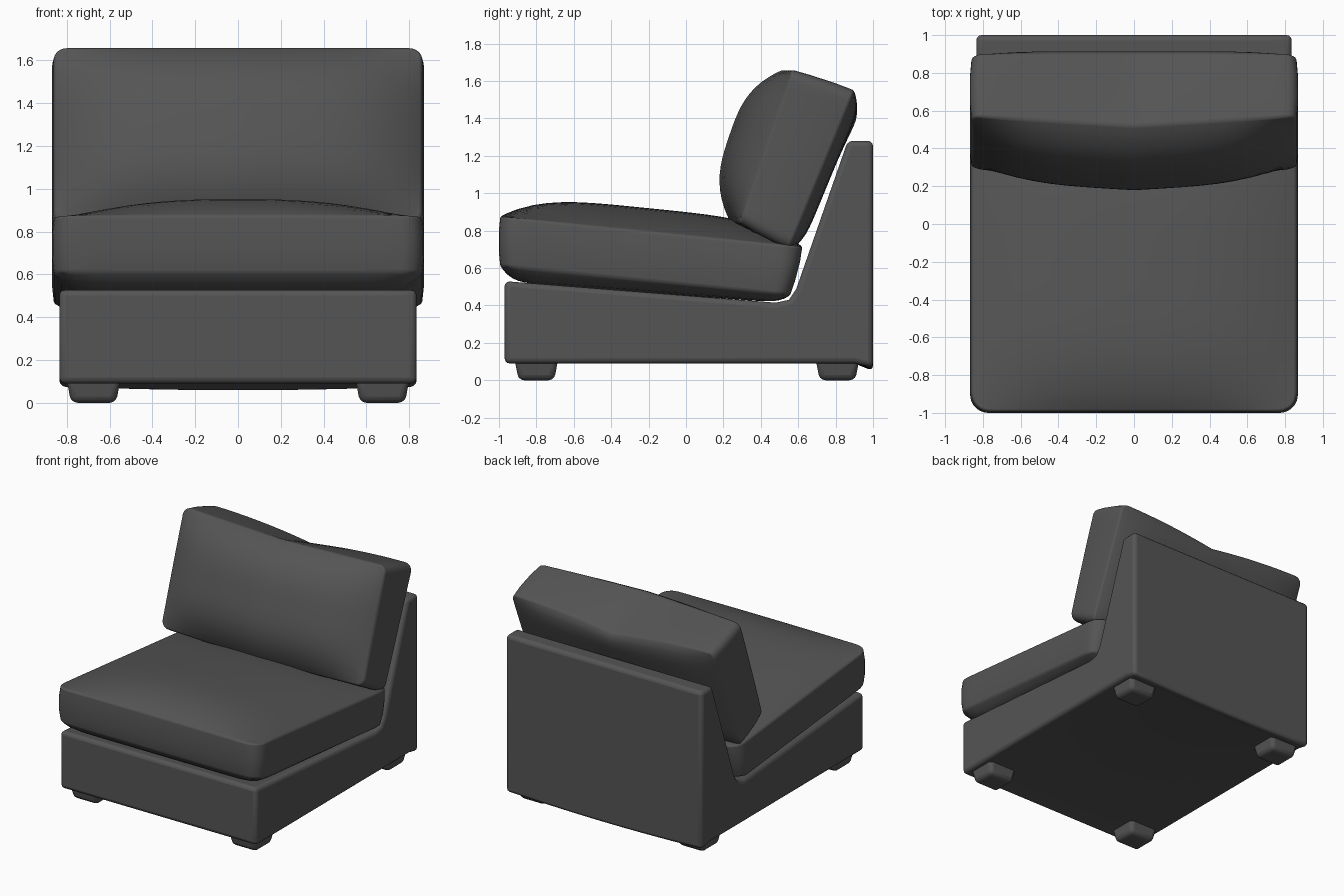
import bpy, bmesh, math

if "Cube" in bpy.data.objects:
    bpy.data.objects.remove(bpy.data.objects["Cube"])

fabric = bpy.data.materials.new("charcoal fabric")
fabric.diffuse_color = (0.09, 0.09, 0.09, 1)
fabric.use_nodes = True
fabric.node_tree.nodes["Principled BSDF"].inputs["Base Color"].default_value = fabric.diffuse_color


def finish(name, bm, width, limit):
    """Turn a bmesh into a softly bevelled, smooth shaded object."""
    bmesh.ops.recalc_face_normals(bm, faces=bm.faces[:])
    me = bpy.data.meshes.new(name)
    bm.to_mesh(me)
    bm.free()
    me.materials.append(fabric)
    ob = bpy.data.objects.new(name, me)
    bpy.context.collection.objects.link(ob)
    bpy.ops.object.select_all(action='DESELECT')
    ob.select_set(True)
    bpy.context.view_layer.objects.active = ob
    bpy.ops.object.shade_smooth_by_angle(angle=math.radians(35))
    bev = ob.modifiers.new("soft edges", 'BEVEL')
    bev.width = width
    bev.segments = 3
    bev.limit_method = limit
    bev.angle_limit = math.radians(50)
    return ob


def lerp(a, b, t):
    return a + (b - a) * t


def dome(cu, cv, pu, pv):
    return (1 - abs(cu) ** pu) * (1 - abs(cv) ** pv)


def ticks(h, r, corner=3, inner=18):
    out = [-h + r * i / corner for i in range(corner)]
    out += [lerp(-h + r, h - r, i / inner) for i in range(inner + 1)]
    return out + [h - r + r * i / corner for i in range(1, corner + 1)]


def cushion(name, a, b, r, place):
    """Boxed cushion: two domed panels with rounded corners and a side band."""
    xs, ys = ticks(a, r), ticks(b, r)
    n, m = len(xs), len(ys)

    def plan(x, y):
        qx = max(-a + r, min(a - r, x))
        qy = max(-b + r, min(b - r, y))
        dx, dy = x - qx, y - qy
        d = math.hypot(dx, dy)
        k = max(abs(dx), abs(dy)) / d if d else 1
        return (qx + dx * k) / a, (qy + dy * k) / b

    bm = bmesh.new()
    weight = bm.edges.layers.float.new("bevel_weight_edge")
    rim = ([(i, 0) for i in range(n - 1)] + [(n - 1, j) for j in range(m - 1)]
           + [(i, m - 1) for i in range(n - 1, 0, -1)]
           + [(0, j) for j in range(m - 1, 0, -1)])
    rings = []
    for w in (-1, -0.4, 0.4, 1):
        if abs(w) == 1:      # panel
            g = {}
            for i, x in enumerate(xs):
                for j, y in enumerate(ys):
                    u, v = plan(x, y)
                    g[i, j] = bm.verts.new(place(u, v, w, x / a, y / b))
            for i in range(n - 1):
                for j in range(m - 1):
                    bm.faces.new((g[i, j], g[i + 1, j], g[i + 1, j + 1], g[i, j + 1]))
            rings.append([g[k] for k in rim])
        else:                # slightly bulging band
            ring = []
            for i, j in rim:
                u, v = plan(xs[i], ys[j])
                ring.append(bm.verts.new(place(u * 1.01, v * 1.01, w, 1, 1)))
            rings.append(ring)
    c = len(rim)
    for lo, hi in zip(rings, rings[1:]):
        for i in range(c):
            bm.faces.new((lo[i], lo[(i + 1) % c], hi[(i + 1) % c], hi[i]))
    for ring in (rings[0], rings[-1]):
        for i in range(c):
            bm.edges.get((ring[i], ring[(i + 1) % c]))[weight] = 1
    return finish(name, bm, 0.012, 'WEIGHT')


# Seat cushion, sloping down to the rear
def seat_place(u, v, w, cu, cv):
    z = lerp(0.61 - 0.078 * (1 + v), 0.875 - 0.08 * (1 + v), (w + 1) / 2)
    if w == 1:
        z += 0.125 * dome(cu, cv, 2.5, 4)
    elif w == -1:
        z -= (0.085 - 0.02 * (1 + v)) * dome(cu, cv, 14, 14)
    y = -0.2 + 0.793 * v + 0.25 * (z - 0.6) * max(0, v) ** 4
    return 0.86 * u, y, z


# Back cushion, leaning, fuller in front and pinched at the top middle
def back_place(u, v, w, cu, cv):
    t, s, k = (1 + v) / 2, (w + 1) / 2, max(0, 1 - abs(u))
    y = lerp(lerp(0.55, 0.90, t), lerp(0.29, 0.57, t), s) - 0.05 * k * s
    z = lerp(lerp(0.70, 1.55, t), lerp(0.84, 1.66, t), s)
    z -= 0.07 * k * k * (1 - s) * max(0, v) ** 2
    if w == 1:
        c = 0.16 * dome(cu, cv, 4, 3)
        y, z = y - 0.93 * c, z + 0.36 * c
    elif w == -1:
        c = 0.06 * dome(cu, cv, 6, 8)
        y, z = y + 0.92 * c, z - 0.38 * c
    return 0.86 * u, y, z


cushion("seat_cushion", 0.86, 0.80, 0.10, seat_place)
cushion("back_cushion", 0.86, 0.45, 0.06, back_place)

# Frame: side profile swept across the width, rear bottom edge sagging
profile = [(-0.97, 0.09), (-0.97, 0.53), (0.48, 0.415), (0.55, 0.43),
           (0.59, 0.49), (0.865, 1.28), (1.0, 1.28), (1.0, 0.07), (0.90, 0.09)]
bm = bmesh.new()
sections = []
for i in range(13):
    u = -1 + i / 6
    sections.append([bm.verts.new((0.835 * u, y, z - (0.02 * (1 - u * u) if p == 7 else 0)))
                     for p, (y, z) in enumerate(profile)])
c = len(profile)
for lo, hi in zip(sections, sections[1:]):
    for i in range(c):
        bm.faces.new((lo[i], lo[(i + 1) % c], hi[(i + 1) % c], hi[i]))
bm.faces.new(sections[0])
bm.faces.new(sections[-1])
finish("frame", bm, 0.028, 'ANGLE')

# Four squat tapered feet
for sx, side in ((-1, "left"), (1, "right")):
    for cy, end in ((-0.80, "front"), (0.81, "rear")):
        bm = bmesh.new()
        bmesh.ops.create_cube(bm, size=1)
        for v in bm.verts:
            low = v.co.z < 0
            v.co.x = sx * 0.675 + v.co.x * (0.21 if low else 0.26)
            v.co.y = cy + v.co.y * (0.19 if low else 0.24)
            v.co.z = 0 if low else 0.13
        finish(end + "_" + side + "_foot", bm, 0.03, 'ANGLE')
